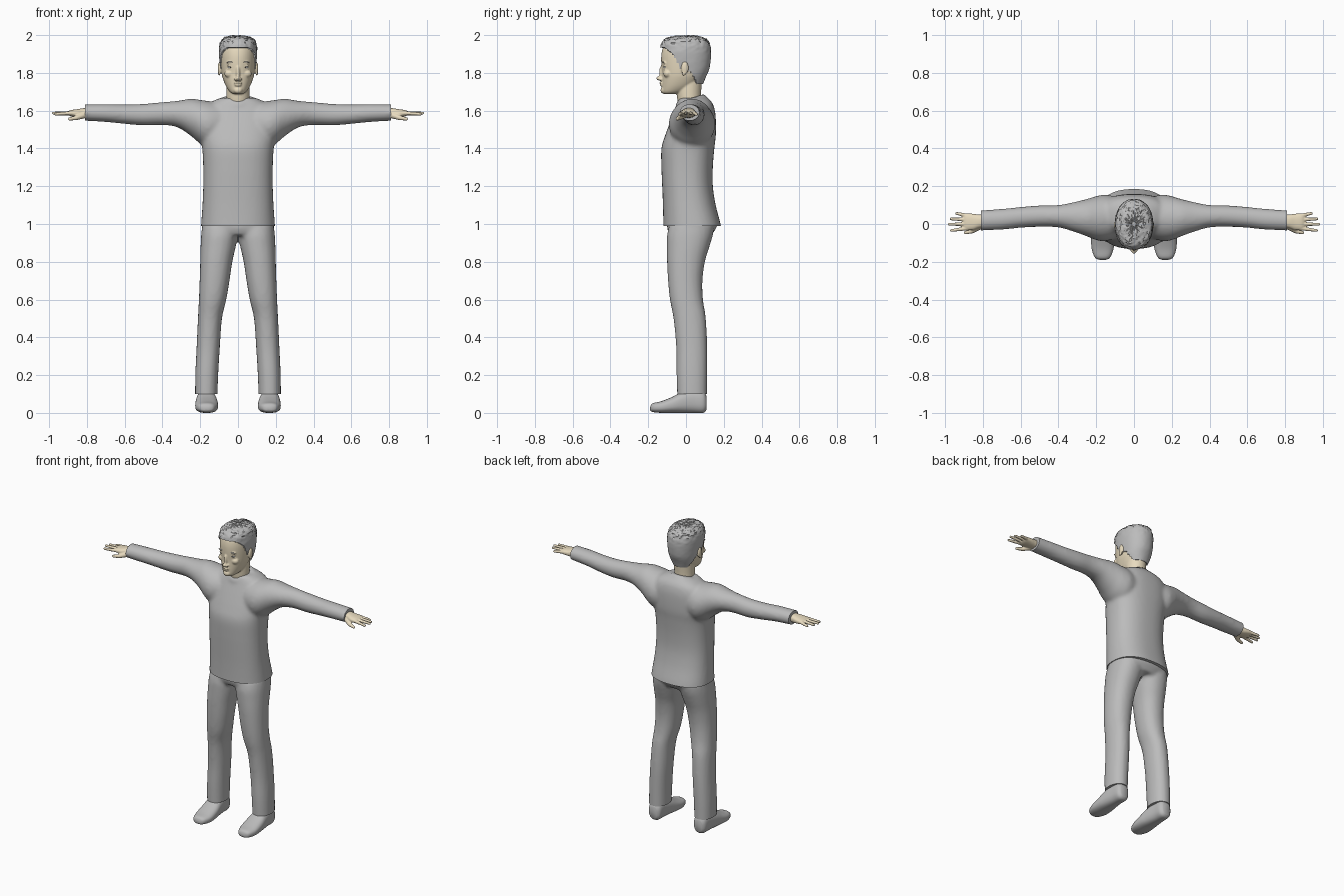
import bpy, bmesh, math, random
from mathutils import Matrix, Vector, noise

random.seed(4)
cube = bpy.data.objects.get("Cube")
if cube:
    bpy.data.objects.remove(cube, do_unlink=True)


def material(name, r, g, b):
    m = bpy.data.materials.new(name)
    m.use_nodes = True
    m.diffuse_color = (r, g, b, 1)
    node = next(n for n in m.node_tree.nodes if n.type == 'BSDF_PRINCIPLED')
    node.inputs["Base Color"].default_value = (r, g, b, 1)
    node.inputs["Roughness"].default_value = 0.8
    return m


GREY = material("cloth grey", 0.5, 0.5, 0.5)
SKIN = material("skin", 0.82, 0.72, 0.53)
WHITE = material("eye white", 0.6, 0.6, 0.58)
DARK = material("iris dark", 0.08, 0.07, 0.06)


def spline(a, b, c, d, t):
    return 0.5 * (2 * b + (c - a) * t + (2 * a - 5 * b + 4 * c - d) * t * t
                  + (3 * b - a - 3 * c + d) * t ** 3)


def loft(bm, axis, rings, power=2.0, seg=40, steps=4):
    """Skin rounded sections given as (position, low a, high a, low b, high b)."""
    n = len(rings)
    path = []
    for i in range(n - 1):
        four = [rings[max(i - 1, 0)], rings[i], rings[i + 1], rings[min(i + 2, n - 1)]]
        for s in range(steps):
            path.append([spline(*v, s / steps) for v in zip(*four)])
    path.append(rings[-1])
    loops = []
    for t, a0, a1, b0, b1 in path:
        loop = []
        for k in range(seg):
            ang = math.tau * k / seg
            c, s = math.cos(ang), math.sin(ang)
            a = (a0 + a1) / 2 + (a1 - a0) / 2 * math.copysign(abs(c) ** (2 / power), c)
            b = (b0 + b1) / 2 + (b1 - b0) / 2 * math.copysign(abs(s) ** (2 / power), s)
            co = {'x': (t, a, b), 'y': (a, t, b), 'z': (a, b, t)}[axis]
            loop.append(bm.verts.new(co))
        loops.append(loop)
    faces = [bm.faces.new(loops[0]), bm.faces.new(loops[-1])]
    for p, q in zip(loops, loops[1:]):
        for k in range(seg):
            j = (k + 1) % seg
            faces.append(bm.faces.new((p[k], p[j], q[j], q[k])))
    bmesh.ops.recalc_face_normals(bm, faces=faces)
    return [v for loop in loops for v in loop]


def blob(bm, pos, size, seg=16):
    mat = Matrix.Translation(pos) @ Matrix.Diagonal((*size, 1))
    bmesh.ops.create_uvsphere(bm, u_segments=seg, v_segments=seg // 2 + 2, radius=1, matrix=mat)


def finger(bm, start, end, r0, r1):
    for i in range(13):
        t = i / 12
        r = r0 + (r1 - r0) * t
        blob(bm, Vector(start).lerp(Vector(end), t), (r, r, r), 12)


def mirror(bm):
    """Copy everything built so far to the other side."""
    copy = bmesh.ops.duplicate(bm, geom=bm.verts[:] + bm.edges[:] + bm.faces[:])["geom"]
    for v in (g for g in copy if isinstance(g, bmesh.types.BMVert)):
        v.co.x = -v.co.x
    bmesh.ops.reverse_faces(bm, faces=[g for g in copy if isinstance(g, bmesh.types.BMFace)])


def finish(name, bm, mat, voxel=0, smooth=0, cuts=(), angle=40):
    """Make the object, fuse its pieces, trim it by planes and shade it."""
    mesh = bpy.data.meshes.new(name)
    bm.to_mesh(mesh)
    bm.free()
    ob = bpy.data.objects.new(name, mesh)
    bpy.context.collection.objects.link(ob)
    if voxel:
        rm = ob.modifiers.new("fuse", 'REMESH')
        rm.mode = 'VOXEL'
        rm.voxel_size = voxel
        sm = ob.modifiers.new("soften", 'SMOOTH')
        sm.factor = 0.5
        sm.iterations = smooth
        dg = bpy.context.evaluated_depsgraph_get()
        mesh = bpy.data.meshes.new_from_object(ob.evaluated_get(dg))
        ob.modifiers.clear()
        ob.data = mesh
    mesh.name = name
    if cuts:
        bm = bmesh.new()
        bm.from_mesh(mesh)
        for co, no in cuts:
            res = bmesh.ops.bisect_plane(bm, geom=bm.verts[:] + bm.edges[:] + bm.faces[:],
                                         plane_co=co, plane_no=no, clear_outer=True)
            rim = [g for g in res["geom_cut"] if isinstance(g, bmesh.types.BMEdge)]
            bmesh.ops.holes_fill(bm, edges=rim, sides=0)
        bm.to_mesh(mesh)
        bm.free()
    mesh.materials.clear()
    mesh.materials.append(mat)
    bpy.ops.object.select_all(action='DESELECT')
    ob.select_set(True)
    bpy.context.view_layer.objects.active = ob
    bpy.ops.object.shade_smooth_by_angle(angle=math.radians(angle))
    return ob


def even(rows):
    """Sections symmetric about the middle: (z, half width, front, back)."""
    return [(z, -w, w, f, b) for z, w, f, b in rows]


# Shirt: sleeves, body and tilted collar
bm = bmesh.new()
loft(bm, 'x', [(.08, -.07, .14, 1.42, 1.64), (.15, -.09, .155, 1.405, 1.65),
               (.2, -.085, .147, 1.425, 1.657), (.25, -.065, .132, 1.467, 1.663),
               (.32, -.04, .115, 1.512, 1.652), (.4, -.018, .1, 1.524, 1.645),
               (.5, -.015, .098, 1.522, 1.636), (.6, -.02, .09, 1.53, 1.633),
               (.7, -.03, .08, 1.54, 1.635), (.84, -.035, .07, 1.548, 1.634)])
mirror(bm)
loft(bm, 'z', even([(.94, .198, -.12, .192), (1, .195, -.12, .183), (1.1, .188, -.122, .157),
                    (1.2, .184, -.126, .142), (1.3, .184, -.13, .142), (1.4, .189, -.13, .15),
                    (1.47, .2, -.11, .158), (1.55, .2, -.08, .158), (1.6, .185, -.06, .153),
                    (1.64, .15, -.045, .14), (1.668, .095, -.035, .115)]), 2.4, 56)
for v in loft(bm, 'z', even([(1.58, .12, -.06, .12), (1.63, .1, -.056, .11), (1.665, .083, -.054, .1)])):
    v.co.z += 0.33 * (v.co.y - 0.025)
finish("shirt", bm, GREY, .011, 5,
       [((0, 0, .99), (0, 0, -1)), ((.81, 0, 0), (1, 0, 0)), ((-.81, 0, 0), (-1, 0, 0))])

# Trousers: two legs and the seat
bm = bmesh.new()
loft(bm, 'z', [(.05, .11, .227, -.045, .11), (.2, .105, .226, -.05, .112),
               (.35, .096, .219, -.052, .112), (.5, .085, .212, -.066, .105),
               (.6, .062, .207, -.085, .09), (.7, .045, .203, -.095, .087),
               (.8, .03, .2, -.1, .1), (.88, .012, .198, -.101, .124),
               (.94, 0, .195, -.1, .142), (.99, -.01, .19, -.09, .15)], 2.2)
mirror(bm)
loft(bm, 'z', even([(.94, .16, -.085, .135), (.97, .185, -.098, .155),
                    (1.0, .19, -.1, .166), (1.06, .18, -.1, .15)]), 2.3, 48)
finish("trousers", bm, GREY, .011, 4, [((0, 0, .1), (0, 0, -1))])

# Shoes
for side in (1, -1):
    bm = bmesh.new()
    verts = loft(bm, 'y', [(-.19, .152, .178, .014, .03), (-.178, .127, .206, .005, .05),
                           (-.13, .108, .224, 0, .062), (-.07, .106, .226, 0, .086),
                           (-.02, .112, .222, 0, .112), (.04, .12, .215, 0, .125),
                           (.09, .124, .21, 0, .118), (.108, .14, .195, .015, .09)], 2.5, 32)
    for v in verts:
        v.co.x *= side
    bmesh.ops.recalc_face_normals(bm, faces=bm.faces)
    finish("left_shoe" if side > 0 else "right_shoe", bm, GREY, angle=60)

# Hands: wrist and palm, four fingers, thumb
bm = bmesh.new()
loft(bm, 'x', [(.77, -.014, .048, 1.562, 1.616), (.82, -.022, .05, 1.562, 1.613),
               (.85, -.032, .054, 1.564, 1.608), (.885, -.033, .056, 1.57, 1.603),
               (.9, -.026, .048, 1.577, 1.596)], 2.4, 28)
for y, x_tip, y_tip, z_tip in ((-.023, .965, -.034, 1.582), (0, .977, -.002, 1.587),
                               (.023, .967, .027, 1.585), (.044, .938, .056, 1.58)):
    finger(bm, (.88, y, 1.587), (x_tip, y_tip, z_tip), .0115, .008)
finger(bm, (.815, -.012, 1.577), (.855, -.038, 1.562), .018, .012)
finger(bm, (.855, -.038, 1.562), (.892, -.046, 1.556), .012, .009)
mirror(bm)
finish("hands", bm, SKIN, .004, 2)

# Head: neck, skull, nose, lips, chin, brows, ears
bm = bmesh.new()
for x, y, z, a, b, c in ((.012, -.136, 1.767, .009, .011, .008),    # nostril wing
                         (.036, -.112, 1.853, .026, .013, .008),    # brow ridge
                         (.045, -.098, 1.796, .028, .022, .022),    # cheek
                         (.098, -.006, 1.825, .009, .02, .034),     # ear
                         (.1, -.012, 1.797, .006, .01, .012),       # ear lobe
                         (.04, -.113, 1.838, .02, .009, .004),      # upper lid
                         (.04, -.111, 1.821, .018, .008, .003)):    # lower lid
    blob(bm, (x, y, z), (a, b, c))
mirror(bm)
for y, z, a, b, c in ((-.128, 1.80, .011, .014, .04), (-.143, 1.771, .012, .015, .011),
                      (-.129, 1.747, .022, .012, .006), (-.128, 1.736, .019, .012, .007),
                      (-.119, 1.708, .024, .016, .018)):
    blob(bm, (0, y, z), (a, b, c))
loft(bm, 'z', even([(1.57, .066, -.03, .088), (1.64, .063, -.043, .08),
                    (1.7, .062, -.05, .08), (1.8, .06, -.05, .09)]))
loft(bm, 'z', even([(1.688, .025, -.116, -.05), (1.7, .044, -.126, 0), (1.73, .064, -.127, .05),
                    (1.77, .08, -.127, .085), (1.8, .087, -.127, .1), (1.85, .092, -.131, .117),
                    (1.9, .094, -.13, .122), (1.94, .09, -.119, .115), (1.97, .07, -.09, .09),
                    (1.985, .04, -.05, .05)]), 2.1, 48)
finish("head", bm, SKIN, .0045, 3)

# Eyes and eyebrows
for name, mat, y, z, size in (("eyes", WHITE, -.108, 1.83, (.015, .012, .008)),
                              ("irises", DARK, -.116, 1.83, (.005, .005, .005)),
                              ("eyebrows", GREY, -.121, 1.857, (.019, .006, .003))):
    bm = bmesh.new()
    blob(bm, (.04, y, z), size)
    mirror(bm)
    finish(name, bm, mat)

# Hair: cropped shell with a curved hairline and ruffled top
HAIRLINE = ((1.735, .062), (1.80, .03), (1.82, -.03), (1.87, -.05), (1.905, -.08), (1.938, -.118))


def hairline(z):
    for (z0, y0), (z1, y1) in zip(HAIRLINE, HAIRLINE[1:]):
        if z < z1:
            return y0 + (y1 - y0) * (z - z0) / (z1 - z0)
    return -1


bm = bmesh.new()
loft(bm, 'z', even([(1.735, .06, -.04, .088), (1.78, .084, -.09, .106), (1.82, .093, -.12, .123),
                    (1.87, .099, -.136, .131), (1.92, .101, -.137, .132), (1.96, .094, -.128, .122),
                    (1.983, .076, -.104, .1), (1.994, .045, -.062, .06), (1.996, .01, -.012, .012)]),
     2.15, 72, 6)
bmesh.ops.delete(bm, geom=[f for f in bm.faces if f.calc_center_median().z < 1.74
                           or f.calc_center_median().y < hairline(f.calc_center_median().z)],
                 context='FACES')
bm.normal_update()
for v in bm.verts:
    top = min(1, max(0, (v.co.z - 1.9) / .06))
    wave = noise.noise(v.co * 45) * .004 + random.uniform(-.003, .003)
    v.co += v.normal * wave * (top + .1)
shell = bmesh.ops.solidify(bm, geom=bm.faces[:], thickness=.014)
finish("hair", bm, GREY, angle=35)

# Short tufts over the crown
bm = bmesh.new()
for i in range(70):
    turn, reach = random.uniform(0, math.tau), math.sqrt(random.random())
    x, y = .08 * reach * math.cos(turn), .1 * reach * math.sin(turn)
    lean = Matrix.Rotation(random.uniform(.6, 1.2), 4, 'X')
    spot = Matrix.Translation((x, y, 1.991 - .03 * reach ** 4))
    bmesh.ops.create_cone(bm, cap_ends=True, segments=4, radius1=.006, radius2=.001, depth=.018,
                          matrix=spot @ Matrix.Rotation(turn + 1.57, 4, 'Z') @ lean)
finish("hair_tufts", bm, GREY, angle=30)
